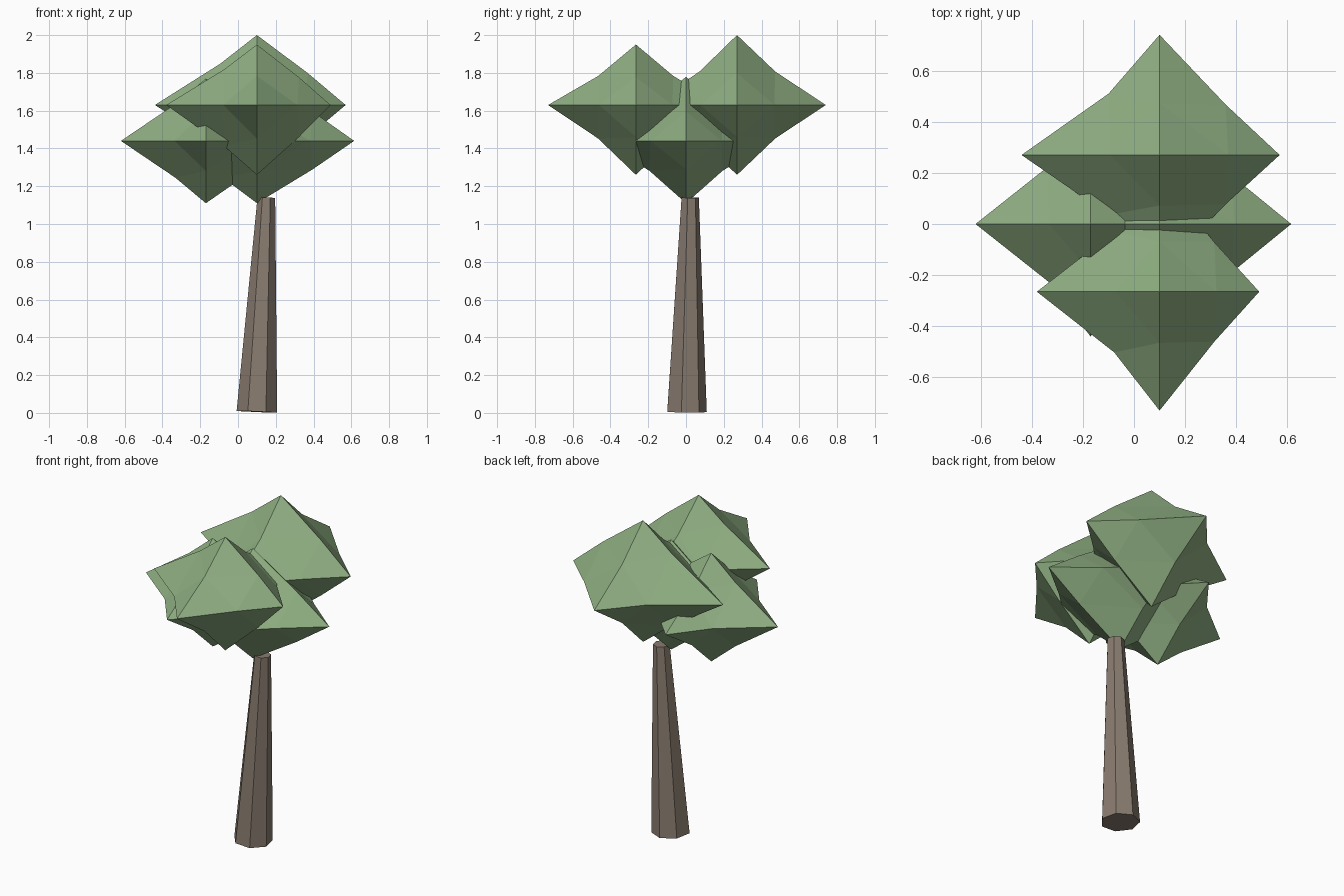
import bpy, bmesh, math
from itertools import product

if "Cube" in bpy.data.objects:
    bpy.data.objects.remove(bpy.data.objects["Cube"])


def material(name, rgb):
    m = bpy.data.materials.new(name)
    m.diffuse_color = (*rgb, 1)
    m.use_nodes = True
    m.node_tree.nodes["Principled BSDF"].inputs["Base Color"].default_value = m.diffuse_color
    return m


def finish(bm, name, mat):
    bmesh.ops.recalc_face_normals(bm, faces=bm.faces)
    me = bpy.data.meshes.new(name)
    bm.to_mesh(me)
    bm.free()
    me.materials.append(mat)
    ob = bpy.data.objects.new(name, me)
    bpy.context.collection.objects.link(ob)
    return ob


bark = material("bark", (0.25, 0.2, 0.16))
leaf = material("leaf", (0.27, 0.42, 0.22))

# Trunk: leaning seven-sided taper, end caps square to the lean
bm = bmesh.new()
rings = []
for cx, cy, cz, r in ((0.1, 0, 0.006, 0.11), (0.15, 0.02, 1.14, 0.048)):
    ring = []
    for i in range(7):
        a = math.pi / 2 + i * math.tau / 7
        dx, dy = r * math.cos(a), r * math.sin(a)
        ring.append(bm.verts.new((cx + dx, cy + dy, cz - 0.045 * dx - 0.015 * dy)))
    rings.append(ring)
    bm.faces.new(ring)
for i in range(7):
    j = (i + 1) % 7
    bm.faces.new((rings[0][i], rings[0][j], rings[1][j], rings[1][i]))
finish(bm, "trunk", bark)


# Foliage: octahedron split once, with the edge midpoints pushed along and inward
def clump(name, centre, neg, pos):
    bm = bmesh.new()
    cache = {}

    def vert(offset):
        key = tuple(round(o, 5) for o in offset)
        if key not in cache:
            cache[key] = bm.verts.new([c + o for c, o in zip(centre, offset)])
        return cache[key]

    for s in product((-1, 1), repeat=3):
        e = [pos[k] if s[k] > 0 else -neg[k] for k in range(3)]
        right = s[0] > 0
        fx, fy = (0.55, 0.42) if right else (0.37, 0.51)
        gx, gz = (0.57, 0.46) if right else (0.36, 0.59)
        tx, ty, tz = vert((e[0], 0, 0)), vert((0, e[1], 0)), vert((0, 0, e[2]))
        xy = vert((fx * e[0], fy * e[1], 0))
        xz = vert((gx * e[0], 0, gz * e[2]))
        yz = vert((0, 0.43 * e[1], 0.48 * e[2]))
        for f in ((tx, xy, xz), (ty, yz, xy), (tz, xz, yz), (xy, yz, xz)):
            bm.faces.new(f)
    finish(bm, name, leaf)


clump("foliage_back", (0.1, 0.27, 1.63), (0.54, 0.46, 0.37), (0.47, 0.47, 0.37))
clump("foliage_front", (0.1, -0.265, 1.63), (0.48, 0.465, 0.37), (0.39, 0.46, 0.32))
clump("foliage_left", (-0.17, 0, 1.44), (0.45, 0.44, 0.33), (0.45, 0.44, 0.33))
clump("foliage_right", (0.1, 0, 1.44), (0.5, 0.45, 0.33), (0.515, 0.45, 0.34))
